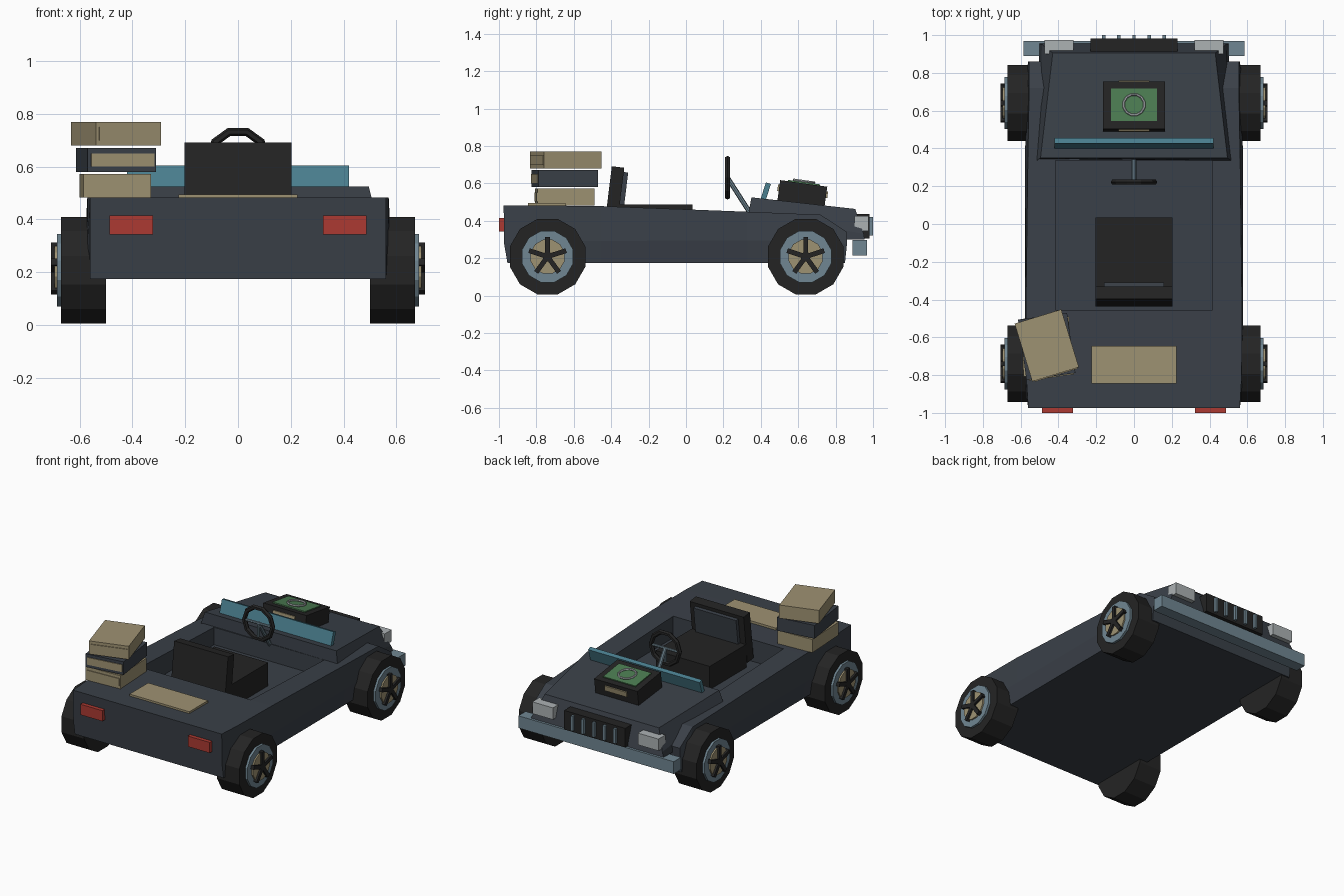
import bpy, bmesh, math
from mathutils import Vector, Matrix

if "Cube" in bpy.data.objects:
    bpy.data.objects.remove(bpy.data.objects["Cube"])

def srgb(r, g, b):
    f = lambda c: (c / 255 / 12.92) if c < 10 else ((c / 255 + 0.055) / 1.055) ** 2.4
    return (f(r), f(g), f(b), 1)

def mat(name, *rgb):
    m = bpy.data.materials.new(name)
    m.diffuse_color = srgb(*rgb)
    m.use_nodes = True
    m.node_tree.nodes["Principled BSDF"].inputs["Base Color"].default_value = m.diffuse_color
    return m

SLATE = mat("slate", 58, 64, 72)
BLACK = mat("black", 36, 36, 36)
STEEL = mat("steel blue", 112, 134, 146)
TAN = mat("tan", 158, 146, 114)
TEAL = mat("teal glass", 74, 126, 142)
RED = mat("red", 172, 58, 50)
GREEN = mat("green", 76, 124, 82)
PALE = mat("pale grey", 172, 178, 180)

def finish(name, bm, material, matrix=None):
    bmesh.ops.recalc_face_normals(bm, faces=bm.faces)
    me = bpy.data.meshes.new(name)
    bm.to_mesh(me)
    bm.free()
    me.materials.append(material)
    ob = bpy.data.objects.new(name, me)
    bpy.context.collection.objects.link(ob)
    if matrix:
        ob.matrix_world = matrix
    return ob

def box(name, x, y, z, material, matrix=None):
    bm = bmesh.new()
    bmesh.ops.create_cube(bm, size=1)
    for v in bm.verts:
        v.co = [a[0] + (a[1] - a[0]) * (c + 0.5) for a, c in zip((x, y, z), v.co)]
    return finish(name, bm, material, matrix)

def loft(name, sections, material):
    """sections: (y or list of ys, half profile [(x, z)...]) mirrored in x"""
    bm = bmesh.new()
    rings = []
    for ys, pts in sections:
        ys = ys if isinstance(ys, list) else [ys] * len(pts)
        half = [(x, y, z) for y, (x, z) in zip(ys, pts)]
        full = half + [(-x, y, z) for x, y, z in reversed(half)]
        rings.append([bm.verts.new(p) for p in full])
    n = len(rings[0])
    for a, b in zip(rings, rings[1:]):
        for i in range(n):
            j = (i + 1) % n
            bm.faces.new((a[i], a[j], b[j], b[i]))
    bm.faces.new(rings[0])
    bm.faces.new(rings[-1])
    return finish(name, bm, material)

def disc(name, x0, x1, r0, r1, n, material, centre, side):
    """cylinder along x between x0 and x1"""
    bm = bmesh.new()
    bmesh.ops.create_cone(bm, cap_ends=True, segments=n, radius1=r0, radius2=r1, depth=x1 - x0)
    m = Matrix.Translation((side * (x0 + x1) / 2, *centre)) @ Matrix.Rotation(side * math.pi / 2, 4, 'Y')
    bm.transform(m @ Matrix.Rotation(math.pi / n, 4, 'Z'))
    return finish(name, bm, material)

def torus(name, R, r, n, k, material, matrix):
    bm = bmesh.new()
    rings = []
    for i in range(n):
        a = 2 * math.pi * (i + 0.5) / n - math.pi / 2
        rings.append([bm.verts.new(((R + r * math.cos(t)) * math.cos(a), (R + r * math.cos(t)) * math.sin(a),
                                    r * math.sin(t))) for t in [2 * math.pi * j / k for j in range(k)]])
    for i in range(n):
        for j in range(k):
            a, b, q = rings[i], rings[(i + 1) % n], (j + 1) % k
            bm.faces.new((a[j], b[j], b[q], a[q]))
    return finish(name, bm, material, matrix)

def rod(name, p, q, r, material):
    p, q = Vector(p), Vector(q)
    bm = bmesh.new()
    bmesh.ops.create_cone(bm, cap_ends=True, segments=8, radius1=r, radius2=r, depth=(q - p).length)
    rot = (q - p).to_track_quat('Z', 'Y').to_matrix().to_4x4()
    return finish(name, bm, material, Matrix.Translation((p + q) / 2) @ rot)

# Body tub with cockpit cut out
body = loft("body", [
    ([-0.955, -0.972, -0.975], [(0.56, 0.175), (0.56, 0.275), (0.56, 0.482)]),
    ([-0.9, -0.9, -0.81], [(0.56, 0.175), (0.572, 0.29), (0.57, 0.482)]),
    (-0.455, [(0.56, 0.175), (0.577, 0.292), (0.572, 0.478)]),
    (0.33, [(0.56, 0.175), (0.577, 0.295), (0.562, 0.448)]),
    ([0.8, 0.8, 0.72], [(0.56, 0.175), (0.57, 0.295), (0.555, 0.432)]),
    ([0.85, 0.86, 0.86], [(0.56, 0.175), (0.56, 0.27), (0.555, 0.34)]),
], SLATE)
cutter = box("cockpit_cutter", (-0.415, 0.415), (-0.455, 0.335), (0.33, 0.7), SLATE)
cutter.hide_render = True
cutter.display_type = 'WIRE'
mod = body.modifiers.new("cockpit", 'BOOLEAN')
mod.operation = 'DIFFERENCE'
mod.solver = 'EXACT'
mod.object = cutter
bpy.context.view_layer.objects.active = body
bpy.ops.object.modifier_apply(modifier=mod.name)
bpy.data.objects.remove(cutter)

# Hood
loft("hood", [
    ([0.335, 0.335, 0.35], [(0.515, 0.30), (0.515, 0.445), (0.495, 0.525)]),
    ([0.955, 0.95, 0.905], [(0.50, 0.30), (0.487, 0.33), (0.43, 0.463)]),
], SLATE)

# Windscreen, tilted back plate
box("windscreen", (-0.42, 0.42), (-0.014, 0.014), (-0.02, 0.09), TEAL,
    Matrix.Translation((0, 0.413, 0.515)) @ Matrix.Rotation(math.radians(-18), 4, 'X'))

# Bumper, grille and lights
box("bumper", (-0.585, 0.585), (0.89, 0.968), (0.215, 0.298), STEEL)
box("grille", (-0.23, 0.23), (0.9, 0.982), (0.305, 0.435), BLACK)
for i in range(-2, 3):
    box("grille_bar", (i * 0.08 - 0.009, i * 0.08 + 0.009), (0.97, 1.0), (0.32, 0.42), STEEL)
for s in (-1, 1):
    box("headlight", (s * 0.32, s * 0.475), (0.9, 0.975), (0.345, 0.425), PALE)
    box("tail_light", (s * 0.322, s * 0.487), (-1.0, -0.96), (0.343, 0.415), RED)

# Wheels
for s in (-1, 1):
    for y in (-0.74, 0.64):
        c = (y, 0.208)
        disc("tyre", 0.50, 0.67, 0.209, 0.209, 12, BLACK, c, s)
        disc("rim", 0.66, 0.685, 0.142, 0.142, 12, STEEL, c, s)
        disc("hub_plate", 0.68, 0.695, 0.094, 0.094, 12, TAN, c, s)
        disc("hub_cap", 0.68, 0.707, 0.026, 0.026, 10, BLACK, c, s)
        for k in range(5):
            rot = Matrix.Rotation(k * math.tau / 5, 4, 'X')
            box("spoke", sorted((s * 0.68, s * 0.708)), (-0.013, 0.013), (0.0, 0.104), BLACK,
                Matrix.Translation((0, *c)) @ rot)

# Seat
box("seat_cushion", (-0.203, 0.203), (-0.36, 0.035), (0.33, 0.488), BLACK)
lean = Matrix.Translation((0, -0.39, 0.36)) @ Matrix.Rotation(math.radians(-7), 4, 'X')
box("seat_back", (-0.203, 0.203), (-0.047, 0.02), (0.0, 0.328), BLACK, lean)
box("seat_back_pad", (-0.16, 0.16), (0.01, 0.044), (0.1, 0.305), SLATE, lean)

# Steering wheel and column
hub = Vector((0, 0.222, 0.63))
torus("steering_wheel", 0.107, 0.016, 10, 6, BLACK, Matrix.Translation(hub) @ Matrix.Rotation(math.pi / 2, 4, 'X'))
rod("steering_column", hub, (0, 0.35, 0.43), 0.013, STEEL)
for a in (0, 180, 270):
    d = Vector((math.cos(math.radians(a)), 0, math.sin(math.radians(a))))
    rod("steering_spoke", hub, hub + d * 0.105, 0.009, STEEL)

# Instrument box on the hood, tilted with it
tilt = Matrix.Translation((0, 0.622, 0.545)) @ Matrix.Rotation(math.radians(-8), 4, 'X')
box("hood_box", (-0.163, 0.163), (-0.127, 0.127), (-0.06, 0.055), BLACK, tilt)
box("hood_box_screen", (-0.122, 0.122), (-0.085, 0.088), (0.05, 0.062), GREEN, tilt)
torus("screen_ring", 0.056, 0.007, 12, 6, PALE, tilt @ Matrix.Translation((0, 0, 0.067)))
for s in (-1, 1):
    box("hood_box_plate", (-0.083, 0.083), sorted((s * 0.12, s * 0.135)), (-0.005, 0.03), TAN, tilt)

# Deck plate and stacked cases with end labels
box("deck_plate", (-0.225, 0.225), (-0.845, -0.645), (0.47, 0.495), TAN)
stack = [(-0.465, -0.648, 0.482, 3, 0.255, 0.305, TAN), (-0.462, -0.648, 0.580, 8, 0.262, 0.322, SLATE),
         (-0.462, -0.643, 0.679, 17, 0.258, 0.32, TAN)]
for x, y, z, ang, w, d, m in stack:
    M = Matrix.Translation((x, y, z)) @ Matrix.Rotation(math.radians(ang), 4, 'Z')
    box("case", (-w / 2, w / 2), (-d / 2, d / 2), (0, 0.09), m, M)
    box("case_label", (-w / 2 + 0.013, w / 2 - 0.008), (-d / 2 - 0.005, -d / 2 + 0.003), (0.02, 0.07), TAN, M)
